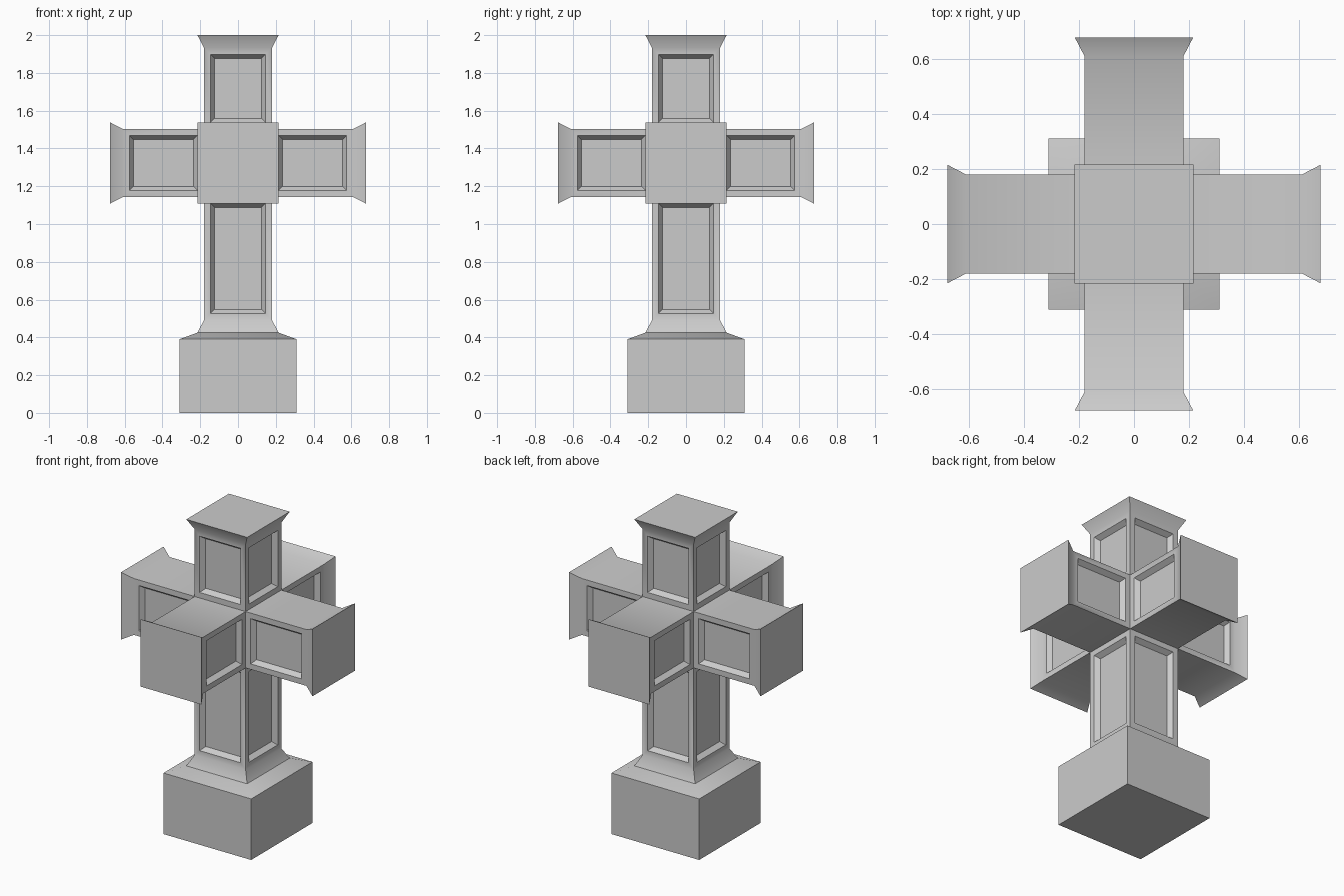
import bpy, bmesh, math
from mathutils import Vector

if "Cube" in bpy.data.objects:
    bpy.data.objects.remove(bpy.data.objects["Cube"])

CZ = 1.323          # height of the crossing
R, F = 0.18, 0.215  # half width of limbs and of their flared ends
CORNERS = [(-1, -1), (1, -1), (1, 1), (-1, 1)]


def add_limb(bm, axis, centre, profile, panels=False, cap_start=False):
    """Square limb along axis from (distance, half width) pairs.
    Returns the upright sides of the first section for panelling."""
    d = Vector(axis)
    u = Vector((0, 0, 1)) if d.z == 0 else Vector((1, 0, 0))
    v = d.cross(u)
    rings = [[bm.verts.new(centre + d * t + u * a * r + v * b * r)
              for a, b in CORNERS] for t, r in profile]
    sides = []
    for k in range(len(rings) - 1):
        lo, hi = rings[k], rings[k + 1]
        for i in range(4):
            j = (i + 1) % 4
            f = bm.faces.new((lo[i], lo[j], hi[j], hi[i]))
            f.normal_update()
            if panels and k == 0 and abs(f.normal.z) < 0.1:
                sides.append(f)
    bm.faces.new(rings[-1])
    if cap_start:
        bm.faces.new(rings[0][::-1])
    return sides


def finish(bm, name):
    me = bpy.data.meshes.new(name)
    bm.to_mesh(me)
    bm.free()
    ob = bpy.data.objects.new(name, me)
    bpy.context.collection.objects.link(ob)
    bpy.ops.object.select_all(action='DESELECT')
    ob.select_set(True)
    bpy.context.view_layer.objects.active = ob
    bpy.ops.object.shade_smooth_by_angle(angle=math.radians(35))


# Six-limbed cross: four arms, head and shaft, all with flared ends
bm = bmesh.new()
centre = Vector((0, 0, CZ))
limb = [(R, R), (0.61, R), (0.677, F)]
shaft = [(R, R), (CZ - 0.492, R), (CZ - 0.425, F)]
sides = []
for axis in [(1, 0, 0), (-1, 0, 0), (0, 1, 0), (0, -1, 0), (0, 0, 1)]:
    sides += add_limb(bm, axis, centre, limb, panels=True)
sides += add_limb(bm, (0, 0, -1), centre, shaft, panels=True)
bmesh.ops.remove_doubles(bm, verts=bm.verts, dist=0.0005)
bmesh.ops.recalc_face_normals(bm, faces=bm.faces)

# Recessed panels with sloping edges on every upright limb face
bmesh.ops.inset_individual(bm, faces=sides, thickness=0.05)
bmesh.ops.inset_individual(bm, faces=sides, thickness=0.03, depth=-0.03)
finish(bm, "cross")

# Plinth block with a shallow sloping top
bm = bmesh.new()
add_limb(bm, (0, 0, 1), Vector(), [(0, 0.31), (0.39, 0.31), (0.425, F)],
         cap_start=True)
bmesh.ops.recalc_face_normals(bm, faces=bm.faces)
finish(bm, "plinth")
